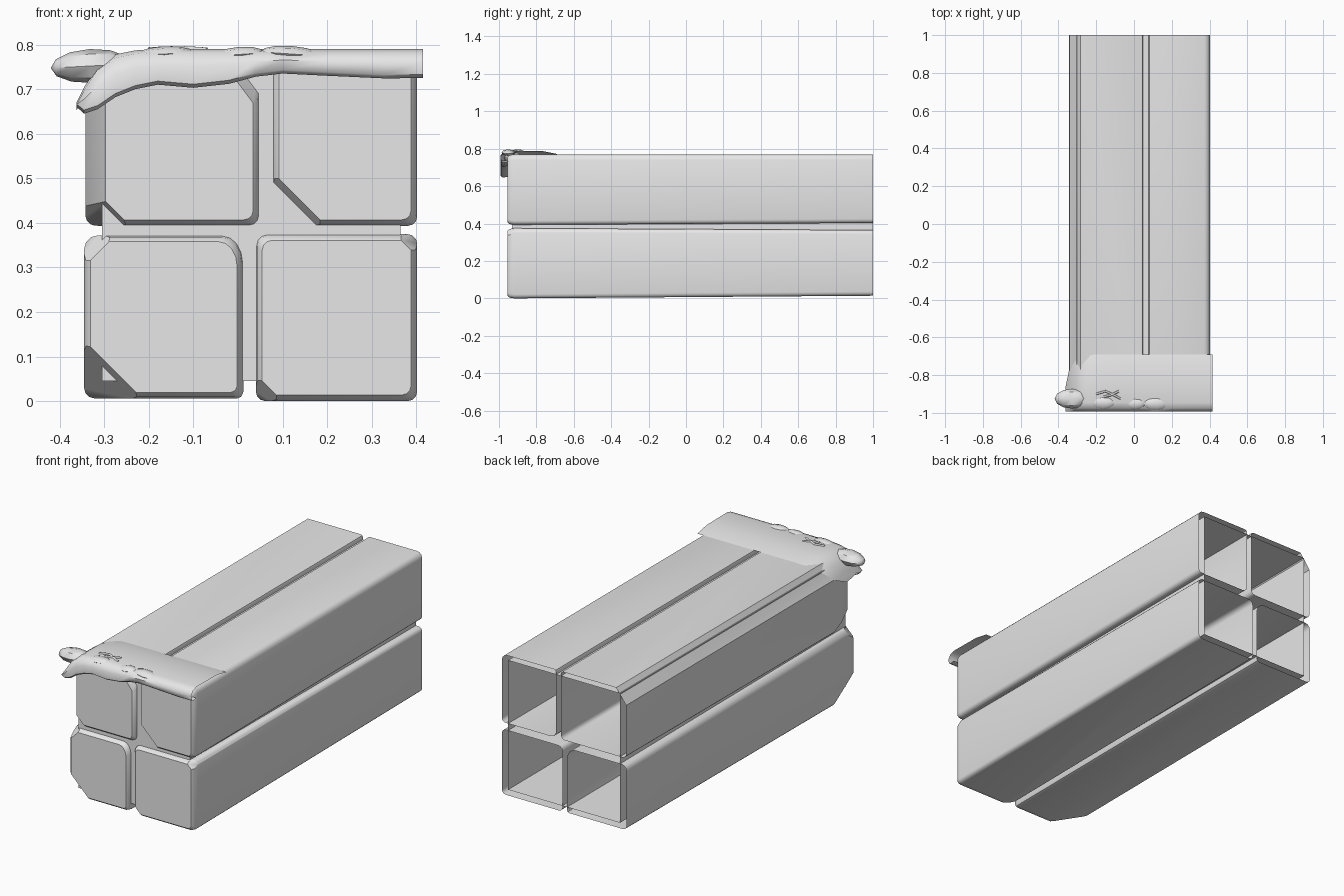
import bpy, bmesh
from math import cos, sin, pi, radians
from mathutils import Matrix, Vector

cube = bpy.data.objects.get("Cube")
if cube:
    bpy.data.objects.remove(cube, do_unlink=True)

stone = bpy.data.materials.new("pale_grey")
stone.use_nodes = True
grey = (0.8, 0.8, 0.8, 1)
stone.diffuse_color = grey
stone.node_tree.nodes["Principled BSDF"].inputs["Base Color"].default_value = grey


def finish(bm, name, angle=35):
    bmesh.ops.recalc_face_normals(bm, faces=bm.faces)
    mesh = bpy.data.meshes.new(name)
    bm.to_mesh(mesh)
    bm.free()
    obj = bpy.data.objects.new(name, mesh)
    bpy.context.collection.objects.link(obj)
    mesh.materials.append(stone)
    bpy.ops.object.select_all(action='DESELECT')
    obj.select_set(True)
    bpy.context.view_layer.objects.active = obj
    bpy.ops.object.shade_smooth_by_angle(angle=radians(angle))
    return obj


def skin(bm, rings, closed=True):
    """Bridge successive rows of points with quads."""
    rows = [[bm.verts.new(p) for p in ring] for ring in rings]
    n = len(rows[0])
    for a, b in zip(rows, rows[1:]):
        for i in range(n if closed else n - 1):
            j = (i + 1) % n
            bm.faces.new((a[i], a[j], b[j], b[i]))
    return rows


def outline(x0, x1, z0, z1, corners):
    """Rectangle with a (width, height, segments) rounding at each corner."""
    signs = ((1, -1), (1, 1), (-1, 1), (-1, -1))
    pts = []
    for k, ((sx, sz), (rx, rz, seg)) in enumerate(zip(signs, corners)):
        cx = x1 - rx if sx > 0 else x0 + rx
        cz = z1 - rz if sz > 0 else z0 + rz
        for i in range(seg + 1):
            a = (k - 1) * pi / 2 + i / seg * pi / 2
            pts.append((cx + rx * cos(a), cz + rz * sin(a)))
    return pts


def chip(bm, corner, size):
    """Slice off a front corner; a zero size leaves that axis uncut."""
    sx, sz = corner[3], corner[4]
    dx, dy, dz = size
    normal = Vector((sx / dx if dx else 0, -1 / dy, sz / dz if dz else 0))
    point = Vector(corner[:3]) + Vector((0, dy, 0))
    cut = bmesh.ops.bisect_plane(bm, geom=bm.verts[:] + bm.edges[:] + bm.faces[:],
                                 plane_co=point, plane_no=normal, clear_outer=True)
    edges = [g for g in cut["geom_cut"] if isinstance(g, bmesh.types.BMEdge)]
    bmesh.ops.edgeloop_fill(bm, edges=edges)


FRONT, BACK = -0.955, 1.0
SOFT = (0.022, 0.022, 3)


def block(name, x0, x1, z0, z1, corners, chips, back_shift=(0, 0)):
    """Long stone with a worn front face and an open back."""
    bm = bmesh.new()
    cx, cz = (x0 + x1) / 2, (z0 + z1) / 2
    w, h = x1 - x0, z1 - z0
    back = outline(x0, x1, z0 + back_shift[0], z1 + back_shift[1], corners)
    face = outline(x0, x1, z0, z1, corners)
    rings = [[(x, BACK, z) for x, z in back]]
    for depth, inset in ((0.035, 0), (0.012, 0.004), (0, 0.014)):
        rings.append([(cx + (x - cx) * (1 - 2 * inset / w), FRONT + depth,
                       cz + (z - cz) * (1 - 2 * inset / h)) for x, z in face])
    rows = skin(bm, rings)
    bm.faces.new(rows[-1])
    for sx, sz, size in chips:
        chip(bm, (x1 if sx > 0 else x0, FRONT, z1 if sz > 0 else z0, sx, sz), size)
    finish(bm, name)


# Four stones: corners run bottom right, top right, top left, bottom left
block("upper_right_stone", -0.342, 0.048, 0.393, 0.77,
      (SOFT, (0.012, 0.012, 2), (0.06, 0.08, 1), SOFT),
      ((-1, -1, (0.045, 0.11, 0)), (-1, -1, (0.1, 0.2, 0.1)), (1, 1, (0.09, 0.08, 0.12))),
      (0.01, 0))
block("upper_left_stone", 0.078, 0.402, 0.393, 0.77,
      (SOFT, (0.03, 0.03, 3), (0.012, 0.012, 2), (0.03, 0.03, 3)),
      ((-1, -1, (0.12, 0.15, 0.12)),), (0.01, 0))
block("lower_right_stone", -0.345, 0.012, 0.006, 0.372,
      ((0.015, 0.015, 2), (0.045, 0.06, 4), (0.03, 0.03, 3), SOFT),
      ((-1, -1, (0.13, 0.2, 0.13)), (-1, 1, (0.07, 0.09, 0.07))), (0.01, -0.008))
block("lower_left_stone", 0.04, 0.402, 0.0, 0.375,
      (SOFT, SOFT, (0.025, 0.025, 3), SOFT),
      ((-1, -1, (0.06, 0.08, 0.06)), (1, 1, (0.05, 0.06, 0.05))), (0.014, -0.01))

# Mortar core, open at the back
bm = bmesh.new()
ring = [(-0.305, 0.045), (0.365, 0.045), (0.365, 0.745), (-0.305, 0.745)]
core = skin(bm, [[(x, y, z) for x, z in ring] for y in (BACK, -0.93)])
bm.faces.new(core[-1])
finish(bm, "mortar_core")

# Draped cap over the front top edge: x, top drop, lip height, rear y
columns = ((0.415, 0, 0.725, -0.69), (0.33, 0, 0.724, -0.69), (0.2, 0, 0.73, -0.69),
           (0.1, 0, 0.735, -0.69), (0.04, 0, 0.728, -0.69), (-0.02, 0, 0.712, -0.69),
           (-0.1, 0, 0.703, -0.69), (-0.18, 0, 0.71, -0.69), (-0.23, 0.003, 0.7, -0.69),
           (-0.275, 0.012, 0.682, -0.695), (-0.315, 0.04, 0.655, -0.73),
           (-0.345, 0.085, 0.645, -0.78), (-0.362, 0.12, 0.66, -0.86))
bm = bmesh.new()
rows = []
for x, drop, lip, rear in columns:
    top = 0.79 - drop
    bulge = lip + 0.55 * (top - lip)
    rows.append([(x, rear, top - 0.018), (x, rear - 0.08, top - 0.002),
                 (x, -0.945, top), (x, -0.975, top - 0.008),
                 (x, -0.993, bulge), (x, -0.99, lip + 0.008),
                 (x, -0.978, lip), (x, -0.95, lip + 0.006)])
skin(bm, rows, closed=False)
finish(bm, "draped_cap", 50)


# Leaves: faceted pods lying along x
def leaf(name, centre, half, tilt):
    bm = bmesh.new()
    bmesh.ops.create_uvsphere(bm, u_segments=8, v_segments=6, radius=1)
    turn = (Matrix.Translation(centre) @ Matrix.Rotation(radians(tilt), 4, 'Y')
            @ Matrix.Diagonal((*half, 1)) @ Matrix.Rotation(pi / 2, 4, 'Y'))
    bmesh.ops.transform(bm, matrix=turn, verts=bm.verts)
    finish(bm, name, 40)


leaf("large_leaf", (-0.33, -0.925, 0.752), (0.09, 0.052, 0.038), -3)
leaf("leaf_one", (-0.165, -0.945, 0.779), (0.066, 0.035, 0.017), -3)
leaf("leaf_two", (0.005, -0.95, 0.778), (0.055, 0.032, 0.017), -4)
leaf("leaf_three", (0.118, -0.95, 0.779), (0.068, 0.036, 0.018), 4)


# Twigs
def twig(name, points):
    curve = bpy.data.curves.new(name, 'CURVE')
    curve.dimensions = '3D'
    curve.bevel_depth = 0.006
    curve.bevel_resolution = 1
    curve.use_fill_caps = True
    spline = curve.splines.new('POLY')
    spline.points.add(len(points) - 1)
    for p, co in zip(spline.points, points):
        p.co = (*co, 1)
    curve.materials.append(stone)
    bpy.context.collection.objects.link(bpy.data.objects.new(name, curve))


twig("long_twig", ((-0.2, -0.9, 0.789), (-0.15, -0.885, 0.791), (-0.1, -0.91, 0.79), (-0.07, -0.925, 0.788)))
twig("short_twig", ((-0.16, -0.915, 0.789), (-0.12, -0.905, 0.791), (-0.08, -0.885, 0.789)))
